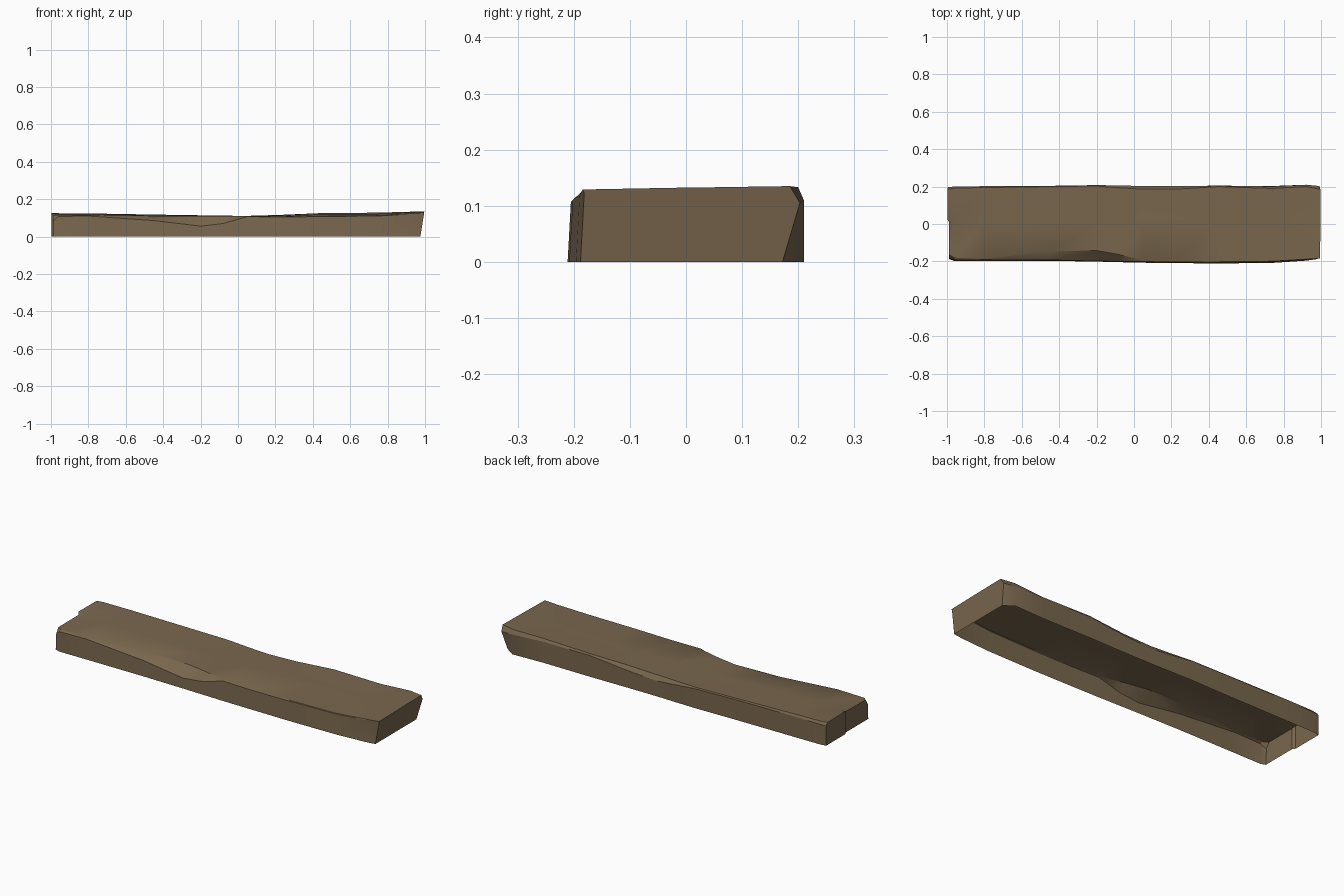
import bpy, bmesh

# Cross-sections along the plank:
# x, front y, front lip z, front top y, front top z, back top z, back top y, back lip y, back lip z, back foot y
SECTIONS = [
    (-0.995, -0.188, 0.085, -0.165, 0.115, 0.125, 0.185, 0.196, 0.110, 0.196),
    (-0.960, -0.198, 0.108, -0.180, 0.115, 0.125, 0.192, 0.201, 0.112, 0.201),
    (-0.800, -0.197, 0.110, -0.185, 0.115, 0.124, 0.195, 0.202, 0.114, 0.202),
    (-0.450, -0.197, 0.086, -0.145, 0.111, 0.118, 0.200, 0.204, 0.112, 0.204),
    (-0.200, -0.201, 0.056, -0.142, 0.109, 0.114, 0.203, 0.208, 0.108, 0.208),
    (-0.080, -0.204, 0.070, -0.163, 0.109, 0.112, 0.194, 0.206, 0.096, 0.206),
    (0.050, -0.207, 0.107, -0.194, 0.109, 0.111, 0.186, 0.203, 0.085, 0.203),
    (0.220, -0.209, 0.105, -0.200, 0.107, 0.116, 0.186, 0.202, 0.095, 0.203),
    (0.450, -0.211, 0.107, -0.201, 0.110, 0.126, 0.200, 0.205, 0.118, 0.205),
    (0.740, -0.208, 0.110, -0.199, 0.113, 0.128, 0.190, 0.201, 0.115, 0.203),
    (0.920, -0.196, 0.119, -0.188, 0.123, 0.133, 0.200, 0.210, 0.110, 0.210),
    (0.985, -0.188, 0.122, -0.184, 0.129, 0.135, 0.185, 0.203, 0.105, 0.172),
]


def section_points(s, first, last):
    x, yf, zl, yt, zf, zb, ytb, ylb, zlb, yb = s
    mid = zf * 0.4 + zb * 0.6
    split = 0.005 if first else 0.0          # small step at the split end
    pts = [(yf, 0), (yf + 0.006 * zl / 0.11, zl), (yt, zf),
           (0.010, mid - split), (0.024, mid + split), (ytb, zb), (ylb, zlb), (yb, 0)]
    out = []
    for i, (y, z) in enumerate(pts):
        px = x
        if first:
            px = -0.988 if y < 0.02 else -0.998
        elif last:
            px = 0.975 + 0.021 * z / 0.132   # leaning end face
        out.append((px, y, z))
    return out


# Weathered plank, a shell open underneath
bm = bmesh.new()
n = len(SECTIONS)
rings = [[bm.verts.new(p) for p in section_points(s, i == 0, i == n - 1)]
         for i, s in enumerate(SECTIONS)]
for a, b in zip(rings, rings[1:]):
    for j in range(len(a) - 1):
        bm.faces.new((a[j], b[j], b[j + 1], a[j + 1]))

# Right end face
bm.faces.new(list(reversed(rings[-1])))

# Left end face in two halves with the vertical split between them
r = rings[0]
g0 = bm.verts.new((-0.988, 0.010, 0))
g1 = bm.verts.new((-0.998, 0.024, 0))
bm.faces.new((r[0], r[1], r[2], r[3], g0))
bm.faces.new((g0, r[3], r[4], g1))
bm.faces.new((g1, r[4], r[5], r[6], r[7]))
bmesh.ops.recalc_face_normals(bm, faces=bm.faces)
top = max(bm.faces, key=lambda f: f.calc_center_median().z)
if top.normal.z < 0:
    bmesh.ops.reverse_faces(bm, faces=bm.faces)

mesh = bpy.data.meshes.new("plank")
bm.to_mesh(mesh)
bm.free()
plank = bpy.data.objects.new("plank", mesh)
bpy.context.collection.objects.link(plank)

wood = bpy.data.materials.new("weathered brown wood")
wood.diffuse_color = (0.19, 0.135, 0.075, 1)
mesh.materials.append(wood)

bpy.context.view_layer.objects.active = plank
plank.select_set(True)
bpy.ops.object.shade_smooth_by_angle(angle=0.5)
